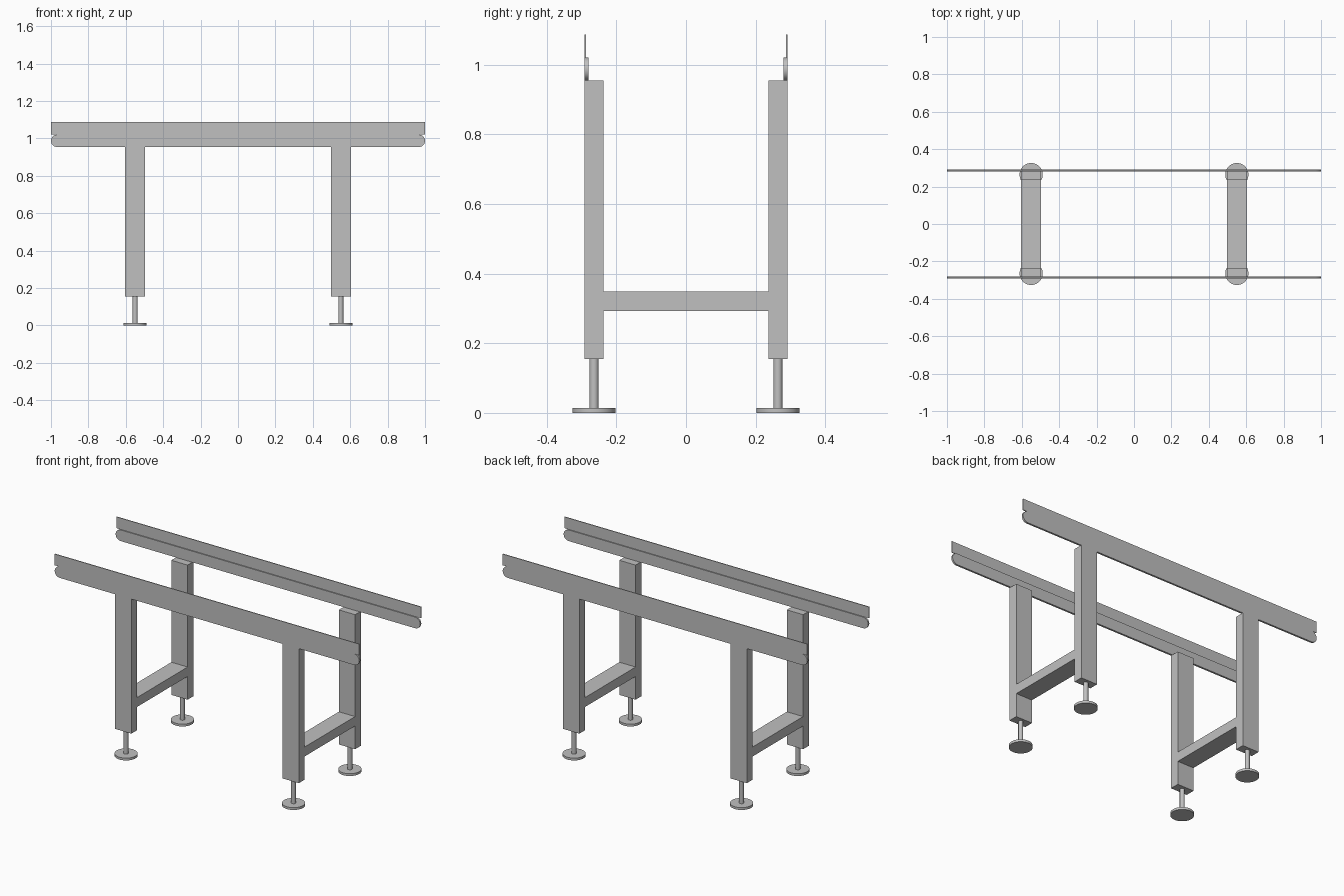
import bpy
import bmesh
from math import pi, sin, cos

default = bpy.data.objects.get("Cube")
if default:
    bpy.data.objects.remove(default, do_unlink=True)

steel = bpy.data.materials.new("light_grey_steel")
GREY = (0.53, 0.53, 0.53, 1)
steel.use_nodes = True
steel.diffuse_color = GREY
steel.node_tree.nodes["Principled BSDF"].inputs["Base Color"].default_value = GREY

LEG_X, LEG_Y = 0.55, 0.264       # leg centres
LEG_W, LEG_D = 0.107, 0.055      # leg width and depth
LEG_BOTTOM, LEG_TOP = 0.155, 0.954
OUTER = LEG_Y + LEG_D / 2        # outer face of legs and rails
RAIL_MID = 1.02                  # seam between lower and upper strip
RAIL_TOP = 1.087


def finish(name, bm, smooth=False):
    bmesh.ops.recalc_face_normals(bm, faces=bm.faces)
    mesh = bpy.data.meshes.new(name)
    bm.to_mesh(mesh)
    bm.free()
    mesh.materials.append(steel)
    obj = bpy.data.objects.new(name, mesh)
    bpy.context.collection.objects.link(obj)
    if smooth:
        bpy.ops.object.select_all(action="DESELECT")
        obj.select_set(True)
        bpy.context.view_layer.objects.active = obj
        bpy.ops.object.shade_smooth_by_angle(angle=pi / 6)
    return obj


def box(name, x, y, z):
    """Box between (low, high) limits on each axis."""
    bm = bmesh.new()
    bmesh.ops.create_cube(bm, size=1)
    for v in bm.verts:
        v.co = [lim[0] if c < 0 else lim[1] for c, lim in zip(v.co, (x, y, z))]
    return finish(name, bm)


def cylinder(name, x, y, z0, z1, radius, sides):
    bm = bmesh.new()
    bmesh.ops.create_cone(bm, cap_ends=True, segments=sides, radius1=radius,
                          radius2=radius, depth=z1 - z0)
    bmesh.ops.translate(bm, verts=bm.verts, vec=(x, y, (z0 + z1) / 2))
    return finish(name, bm, True)


def rounded_strip(name, y0, y1, z0, z1, half_length, steps=16):
    """Flat strip along x with semicircular ends."""
    r, mid = (z1 - z0) / 2, (z0 + z1) / 2
    bm = bmesh.new()
    outline = []
    for side in (1, -1):
        for i in range(steps + 1):
            a = -pi / 2 + pi * i / steps
            outline.append((side * (half_length - r + r * cos(a)),
                            mid + side * r * sin(a)))
    face = bm.faces.new([bm.verts.new((x, y0, z)) for x, z in outline])
    ext = bmesh.ops.extrude_face_region(bm, geom=[face])
    moved = [g for g in ext["geom"] if isinstance(g, bmesh.types.BMVert)]
    bmesh.ops.translate(bm, verts=moved, vec=(0, y1 - y0, 0))
    return finish(name, bm, True)


for sy, row in ((-1, "front"), (1, "back")):
    # Guide rail: thick rounded strip with a thin plate above
    rounded_strip(row + "_rail_lower_strip", sy * (OUTER - 0.011), sy * OUTER,
                  LEG_TOP, RAIL_MID, 1.0)
    ys = sorted((sy * (OUTER - 0.005), sy * OUTER))
    box(row + "_rail_upper_plate", (-1, 1), ys, (RAIL_MID, RAIL_TOP))

    # Legs with adjustable feet
    for sx, side in ((-1, "right"), (1, "left")):
        x, y = sx * LEG_X, sy * LEG_Y
        label = row + "_" + side
        box(label + "_leg", (x - LEG_W / 2, x + LEG_W / 2),
            (y - LEG_D / 2, y + LEG_D / 2), (LEG_BOTTOM, LEG_TOP))
        cylinder(label + "_foot_rod", x, y, 0.014, LEG_BOTTOM, 0.013, 24)
        cylinder(label + "_foot_disc", x, y, 0, 0.014, 0.062, 40)

# Cross bars joining front and back legs
inner = LEG_Y - LEG_D / 2
for sx, side in ((-1, "right"), (1, "left")):
    x = sx * LEG_X
    box(side + "_cross_bar", (x - LEG_W / 2, x + LEG_W / 2),
        (-inner, inner), (0.293, 0.349))
